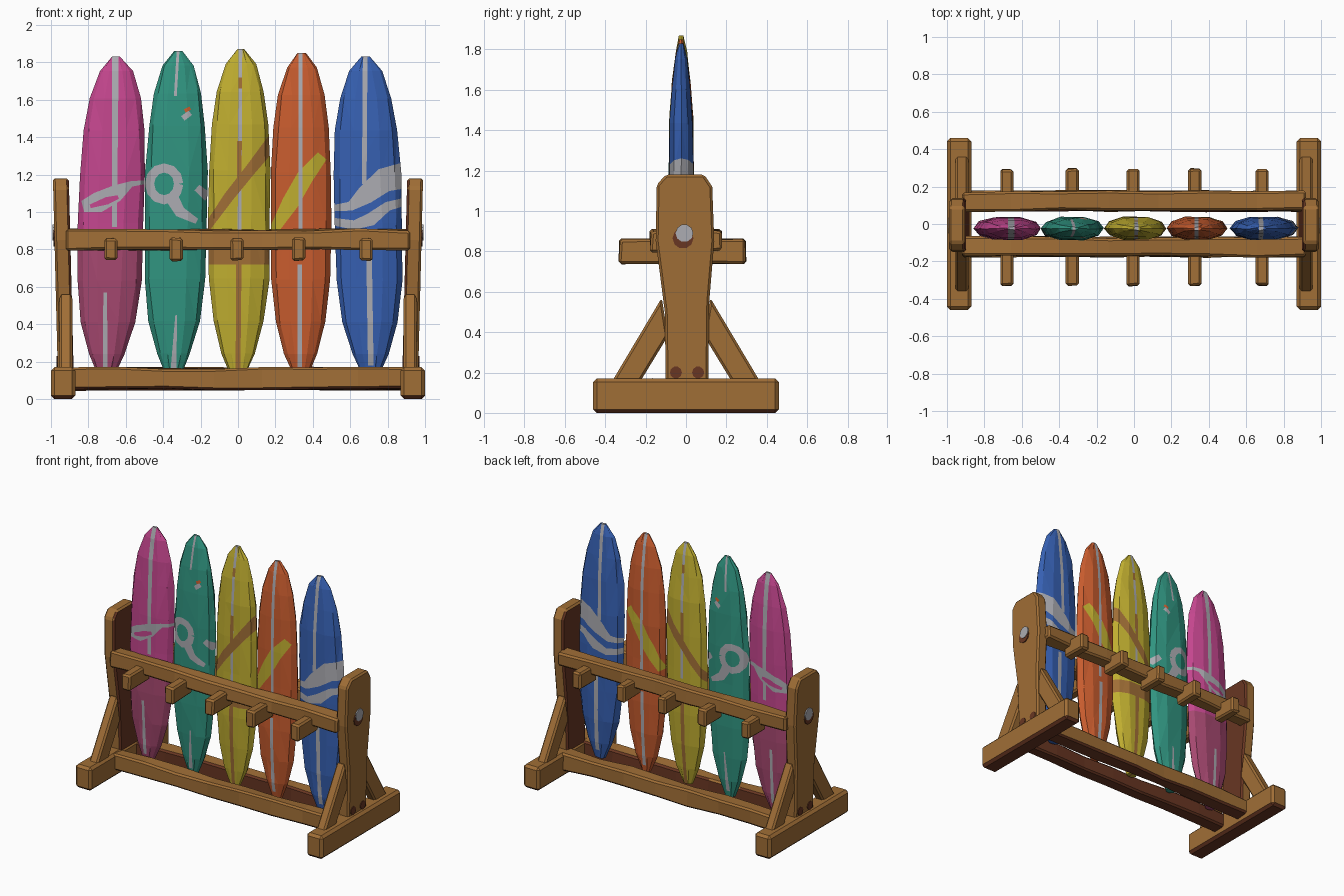
import bpy, bmesh, math, random
from mathutils import Vector

if "Cube" in bpy.data.objects:
    bpy.data.objects.remove(bpy.data.objects["Cube"])

random.seed(4)


def material(name, r, g, b):
    lin = [((c / 255 + 0.055) / 1.055) ** 2.4 for c in (r, g, b)]
    m = bpy.data.materials.new(name)
    m.diffuse_color = (*lin, 1)
    m.use_nodes = True
    m.node_tree.nodes["Principled BSDF"].inputs["Base Color"].default_value = m.diffuse_color
    return m


MATS = {k: material(k, *c) for k, c in {
    "wood": (160, 110, 54), "dark_wood": (104, 54, 34), "pink": (196, 70, 142),
    "dusty_pink": (166, 72, 112), "teal": (48, 148, 128), "yellow": (192, 174, 48),
    "orange": (200, 92, 46), "blue": (54, 96, 178), "grey": (172, 172, 178)}.items()}


def finish(name, bm, mats):
    me = bpy.data.meshes.new(name)
    bm.to_mesh(me)
    bm.free()
    for m in mats:
        me.materials.append(MATS[m])
    ob = bpy.data.objects.new(name, me)
    bpy.context.collection.objects.link(ob)
    return ob


def prism(name, profile, x0, x1, seg=1, jit=0.0, bev=0.012, dark=None, lean=0.0):
    """Hewn timber: a (y, z) profile swept along x, chamfered; dark(normal) picks dark faces."""
    bm = bmesh.new()
    rings = []
    for i in range(seg + 1):
        x = x0 + (x1 - x0) * i / seg
        rings.append([bm.verts.new((x + lean * z, y + random.uniform(-jit, jit),
                                    z + random.uniform(-jit, jit))) for y, z in profile])
    n = len(profile)
    for a, b in zip(rings, rings[1:]):
        for i in range(n):
            bm.faces.new((a[i], a[(i + 1) % n], b[(i + 1) % n], b[i]))
    bm.faces.new(rings[0])
    bm.faces.new(rings[-1])
    bmesh.ops.recalc_face_normals(bm, faces=bm.faces)
    sharp = [e for e in bm.edges if e.calc_face_angle(0) > 0.6]
    bmesh.ops.bevel(bm, geom=sharp, offset=bev, segments=1, affect='EDGES', profile=0.5)
    bm.normal_update()
    for f in bm.faces:
        f.material_index = 1 if dark and dark(f.normal) else 0
    return finish(name, bm, ["wood", "dark_wood"])


def rect(y0, y1, z0, z1):
    return [(y0, z0), (y1, z0), (y1, z1), (y0, z1)]


# End frames: foot, post, braces and bolt on each side
POST = [(-0.10, 0.14), (0.11, 0.14), (0.115, 0.55), (0.14, 0.85), (0.13, 1.12),
        (0.09, 1.18), (-0.10, 1.18), (-0.145, 1.13), (-0.15, 0.85), (-0.105, 0.5)]


def disc(name, x, y, z, r, depth, mat):
    bpy.ops.mesh.primitive_cylinder_add(vertices=10, radius=r, depth=depth, location=(x, y, z),
                                        rotation=(0, math.pi / 2, 0))
    ob = bpy.context.object
    ob.name = name
    ob.data.materials.append(MATS[mat])


for s, side in ((-1, "left"), (1, "right")):
    prism(side + "_foot", rect(-0.46, 0.46, 0.0, 0.17), s * 0.87, s * 1.0, bev=0.018,
          dark=lambda n: n.z < -0.5)
    prism(side + "_post", POST, s * 0.875, s * 0.96, lean=s * 0.025,
          dark=lambda n: n.x * s < -0.7)
    for t, end in ((-1, "front"), (1, "back")):
        prism(f"{side}_{end}_brace",
              [(t * 0.37, 0.15), (t * 0.23, 0.15), (t * 0.09, 0.38), (t * 0.12, 0.57)],
              s * 0.885, s * 0.955)
    disc(side + "_bolt_washer", s * 0.981, -0.015, 0.865, 0.052, 0.012, "dark_wood")
    disc(side + "_bolt", s * 0.984, -0.008, 0.89, 0.044, 0.014, "grey")
    for y in (-0.05, 0.06):
        disc(side + "_rail_tenon", s * 0.964, y, 0.20, 0.03, 0.012, "dark_wood")

# Long rails and pegs, front and back
for t, end in ((-1, "front"), (1, "back")):
    y0, y1 = sorted((t * 0.07, t * 0.175))
    prism(end + "_upper_rail", rect(y0, y1, 0.80, 0.905), -0.92, 0.92, 7, 0.008)
    prism(end + "_lower_rail", rect(y0, y1, 0.05, 0.165), -0.90, 0.90, 7, 0.008,
          dark=lambda n: n.z < -0.6 or n.y * t < -0.7)
    y0, y1 = (-0.33, -0.10) if t < 0 else (0.10, 0.295)
    for i, x in enumerate((-0.68, -0.33, -0.005, 0.325, 0.685)):
        prism(f"{end}_peg_{i + 1}", rect(y0, y1, 0.74, 0.86), x - 0.035, x + 0.035, 1, 0.005)

# Surfboards: lofted lens sections, painted by cutting shapes into the surface
SECTION = [(1, 0), (0.84, 0.6), (0.4, 1), (-0.4, 1), (-0.84, 0.6),
           (-1, 0), (-0.84, -0.6), (-0.4, -1), (0.4, -1), (0.84, -0.6)]
# height fraction, width fraction, thickness fraction
OUTLINE = [(0, 0.22, 0.4), (0.07, 0.54, 0.7), (0.17, 0.82, 0.9), (0.30, 0.98, 1),
           (0.48, 1, 1), (0.63, 1, 1), (0.77, 0.92, 0.95), (0.87, 0.77, 0.75),
           (0.955, 0.5, 0.45), (1, 0.13, 0.15)]


def paint(bm, poly, index):
    """Cut a convex (x, z) polygon through the board and colour the inside."""
    mid = sum((Vector(p) for p in poly), Vector((0, 0))) / len(poly)
    faces = list(bm.faces)
    for a, b in zip(poly, poly[1:] + poly[:1]):
        d = Vector(b) - Vector(a)
        if d.length < 1e-5 or not faces:
            continue
        co, no = Vector((a[0], 0, a[1])), Vector((d.y, 0, -d.x)).normalized()
        if no.dot(Vector((mid.x, 0, mid.y)) - co) > 0:
            no = -no
        geom = set(faces)
        for f in faces:
            geom.update(f.edges)
            geom.update(f.verts)
        res = bmesh.ops.bisect_plane(bm, geom=list(geom), dist=1e-5, plane_co=co, plane_no=no)
        faces = [f for f in res["geom"] if isinstance(f, bmesh.types.BMFace)
                 and no.dot(f.calc_center_median() - co) < 0]
    for f in faces:
        f.material_index = index


def stroke(bm, pts, index):
    """Paint a brush stroke along (x, z, width) points."""
    v = [Vector(p[:2]) for p in pts]
    rims = []
    for i, p in enumerate(pts):
        d = (v[min(i + 1, len(v) - 1)] - v[max(i - 1, 0)]).normalized()
        n = Vector((-d.y, d.x)) * p[2] / 2
        rims.append((v[i] + n, v[i] - n))
    for (a, b), (c, e) in zip(rims, rims[1:]):
        paint(bm, [tuple(q) for q in (a, c, e, b)], index)


def board(colour, low, high, top, half, mats, strokes):
    bm = bmesh.new()
    z0, rings = 0.12, []
    for t, w, d in OUTLINE:
        cx = low + (high - low) * t
        rings.append([bm.verts.new((cx + half * w * u + random.uniform(-0.004, 0.004),
                                    -0.024 + 0.06 * d * v + random.uniform(-0.004, 0.004),
                                    z0 + (top - z0) * t)) for u, v in SECTION])
    for a, b in zip(rings, rings[1:]):
        for i in range(10):
            j = (i + 1) % 10
            bm.faces.new((a[i], a[j], b[j], b[i]))
    bm.faces.new(rings[0])
    bm.faces.new(rings[-1])
    bmesh.ops.recalc_face_normals(bm, faces=bm.faces)
    bmesh.ops.triangulate(bm, faces=bm.faces)
    for mat, pts in strokes:
        stroke(bm, pts, mats.index(mat))
    finish(colour + "_surfboard", bm, mats)


ring = [(-0.395 + 0.078 * math.cos(a * math.pi / 6), 1.15 + 0.085 * math.sin(a * math.pi / 6), 0.05)
        for a in range(13)]

board("pink", -0.705, -0.65, 1.83, 0.175, ["pink", "dusty_pink", "grey"], [
    ("dusty_pink", [(-0.7, 0.0, 0.6), (-0.7, 0.82, 0.6)]),
    ("grey", [(-0.655, 1.85, 0.035), (-0.66, 0.92, 0.025)]),
    ("grey", [(-0.71, 0.57, 0.02), (-0.71, 0.17, 0.025)]),
    ("grey", [(-0.83, 1.03, 0.06), (-0.75, 1.05, 0.11), (-0.65, 1.10, 0.09),
              (-0.57, 1.15, 0.03), (-0.49, 1.16, 0.02)]),
    ("pink", [(-0.79, 1.03, 0.02), (-0.70, 1.06, 0.04), (-0.64, 1.08, 0.02)])])

board("teal", -0.345, -0.32, 1.86, 0.165, ["teal", "grey", "orange"], [
    ("grey", [(-0.32, 1.87, 0.015), (-0.335, 1.62, 0.015)]),
    ("grey", [(-0.33, 0.45, 0.01), (-0.345, 0.16, 0.03)]),
    ("grey", ring),
    ("grey", [(-0.35, 1.07, 0.07), (-0.31, 1.00, 0.06), (-0.22, 0.95, 0.03)]),
    ("grey", [(-0.22, 1.13, 0.04), (-0.16, 1.08, 0.05)]),
    ("grey", [(-0.295, 1.50, 0.03), (-0.255, 1.53, 0.03)]),
    ("orange", [(-0.285, 1.54, 0.02), (-0.255, 1.555, 0.02)])])

board("yellow", 0.0, 0.015, 1.87, 0.165, ["yellow", "grey", "wood"], [
    ("grey", [(0.013, 1.88, 0.02), (0.008, 0.90, 0.02)]),
    ("wood", [(0.012, 1.72, 0.02), (0.012, 1.66, 0.02)]),
    ("wood", [(0.008, 1.38, 0.025), (0.006, 1.16, 0.025)]),
    ("wood", [(-0.17, 0.91, 0.04), (-0.05, 1.08, 0.055), (0.07, 1.23, 0.06), (0.19, 1.38, 0.075)]),
    ("wood", [(-0.2, 0.77, 0.10), (0.2, 0.77, 0.10)]),
    ("wood", [(0.004, 0.73, 0.03), (0.0, 0.12, 0.025)])])

board("orange", 0.335, 0.34, 1.85, 0.16, ["orange", "grey", "yellow"], [
    ("yellow", [(0.19, 0.90, 0.05), (0.28, 1.05, 0.09), (0.36, 1.19, 0.09), (0.45, 1.30, 0.06)]),
    ("grey", [(0.335, 1.86, 0.022), (0.335, 0.76, 0.022)]),
    ("grey", [(0.33, 0.72, 0.025), (0.33, 0.17, 0.025)])])

board("blue", 0.71, 0.68, 1.83, 0.18, ["blue", "grey"], [
    ("grey", [(0.68, 1.84, 0.025), (0.675, 1.15, 0.025)]),
    ("grey", [(0.70, 0.82, 0.03), (0.71, 0.18, 0.03)]),
    ("grey", [(0.91, 1.20, 0.14), (0.78, 1.17, 0.13), (0.68, 1.09, 0.10),
              (0.60, 1.03, 0.05), (0.50, 1.02, 0.03)]),
    ("grey", [(0.91, 1.06, 0.04), (0.80, 1.03, 0.05), (0.71, 0.96, 0.07),
              (0.62, 0.93, 0.05), (0.50, 0.95, 0.04)])])
